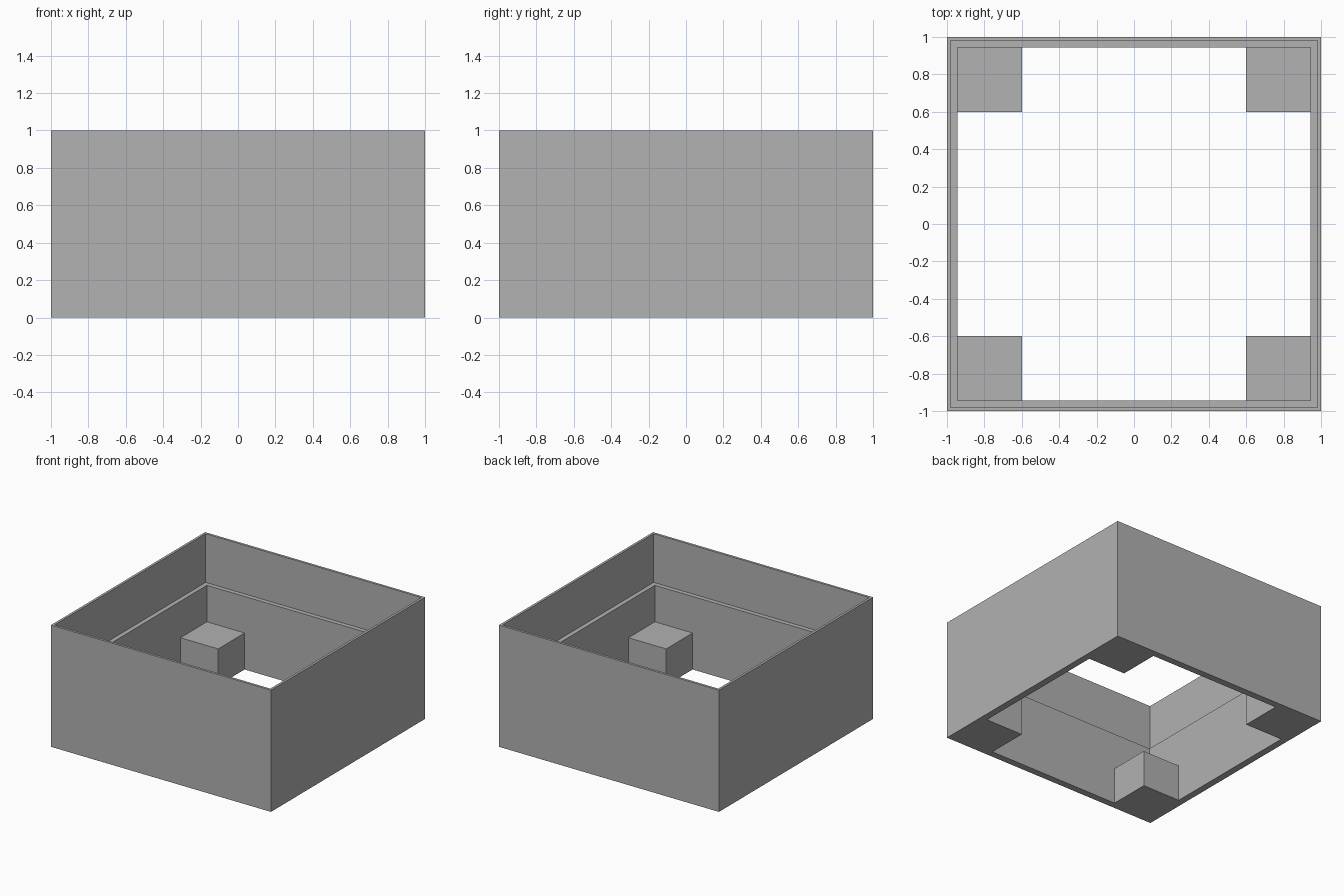
import bpy

cube = bpy.data.objects.get("Cube")
if cube:
    bpy.data.objects.remove(cube, do_unlink=True)

HEIGHT = 1.0
RIM = 0.98      # half width of the upper opening
INNER = 0.943   # half width of the lower opening
POST = 0.6      # inner edge of the corner posts
LEDGE_Z = 0.6
POST_Z = 0.3

grey = bpy.data.materials.new("plain grey")
grey.use_nodes = True
colour = (0.445, 0.445, 0.445, 1)
grey.diffuse_color = colour
grey.node_tree.nodes["Principled BSDF"].inputs["Base Color"].default_value = colour


def box(name, half_x, half_y, z0, z1):
    """Box centred on the vertical axis."""
    bpy.ops.mesh.primitive_cube_add(size=2, location=(0, 0, 0))
    ob = bpy.context.object
    ob.name = name
    for v in ob.data.vertices:
        v.co.x *= half_x
        v.co.y *= half_y
        v.co.z = z1 if v.co.z > 0 else z0
    ob.data.materials.append(grey)
    return ob


# Solid block, hollowed out from the top down
frame = box("box_frame", 1, 1, 0, HEIGHT)

# Recess above the ledge, cavity above the posts, cross-shaped floor opening
cutters = [
    box("rim_cutter", RIM, RIM, LEDGE_Z, HEIGHT + 0.2),
    box("cavity_cutter", INNER, INNER, POST_Z, HEIGHT + 0.1),
    box("floor_cutter_x", INNER, POST, -0.1, HEIGHT + 0.1),
    box("floor_cutter_y", POST, INNER, -0.1, HEIGHT + 0.1),
]

bpy.ops.object.select_all(action="DESELECT")
frame.select_set(True)
bpy.context.view_layer.objects.active = frame
for cutter in cutters:
    cutter.hide_render = True
    mod = frame.modifiers.new(cutter.name, "BOOLEAN")
    mod.operation = "DIFFERENCE"
    mod.solver = "EXACT"
    mod.object = cutter
    bpy.ops.object.modifier_apply(modifier=mod.name)
    bpy.data.objects.remove(cutter, do_unlink=True)
